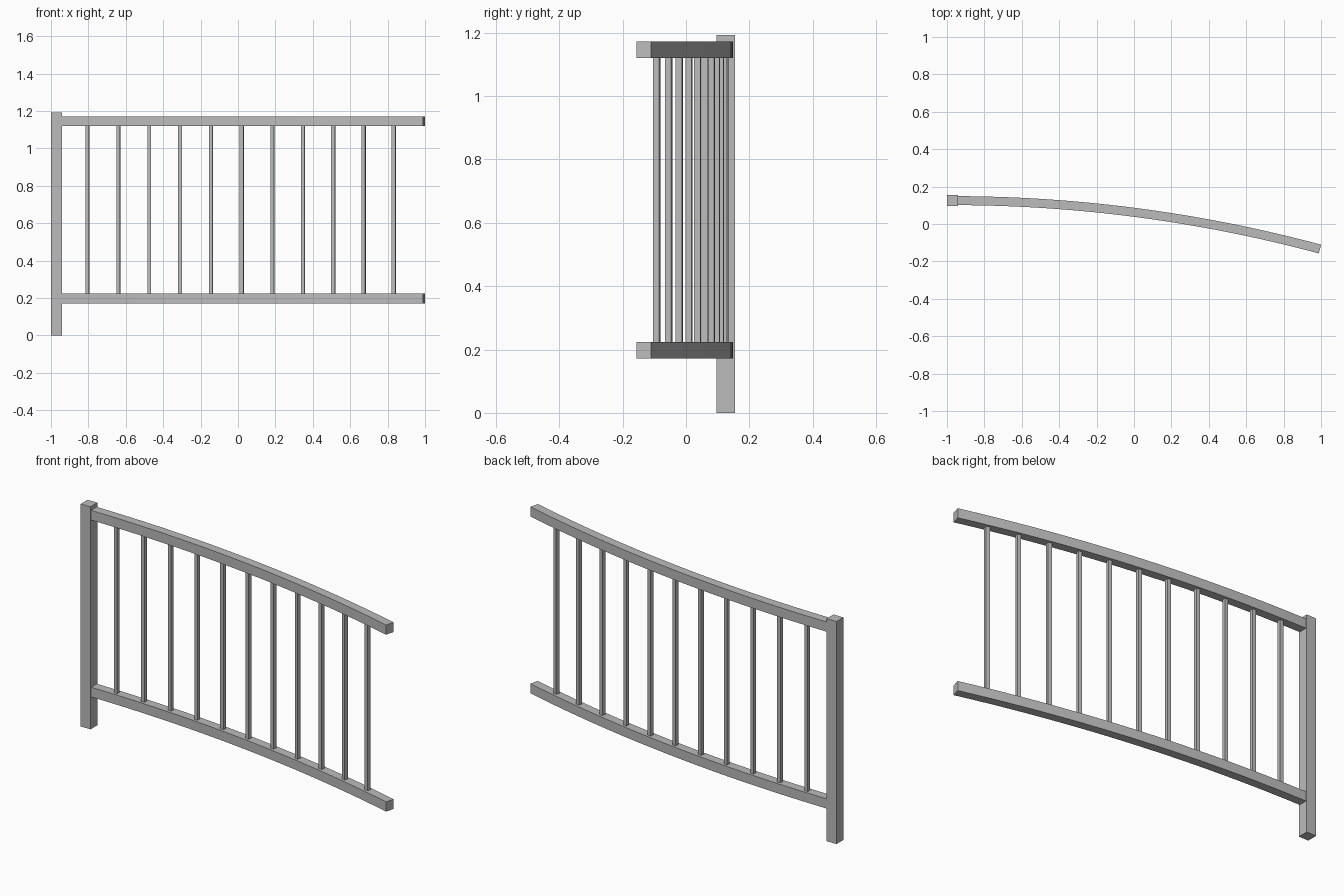
import bpy, bmesh, math
from mathutils import Matrix, Vector

if "Cube" in bpy.data.objects:
    bpy.data.objects.remove(bpy.data.objects["Cube"])

# Plan arc: starts at the post heading along +x and bends towards -y
START_X, START_Y = -0.971, 0.125
SWEEP = math.radians(15)
RADIUS = 1.965 / math.sin(SWEEP)
RAIL_W, RAIL_H = 0.048, 0.052
RAIL_BOTTOMS = {"bottom_rail": 0.172, "top_rail": 1.12}
SEGMENTS = 24
BAYS = 12

grey = bpy.data.materials.new("grey_metal")
grey.diffuse_color = (0.5, 0.5, 0.5, 1)
grey.use_nodes = True
grey.node_tree.nodes["Principled BSDF"].inputs["Base Color"].default_value = grey.diffuse_color


def arc_point(angle, z, offset=0.0):
    r = RADIUS + offset
    return Vector((START_X + r * math.sin(angle),
                   START_Y - RADIUS + r * math.cos(angle), z))


def add_object(name, bm):
    bmesh.ops.recalc_face_normals(bm, faces=bm.faces)
    mesh = bpy.data.meshes.new(name)
    bm.to_mesh(mesh)
    bm.free()
    mesh.materials.append(grey)
    obj = bpy.data.objects.new(name, mesh)
    bpy.context.collection.objects.link(obj)
    return obj


def add_bar(name, centre, width, z0, z1, angle=0.0):
    bm = bmesh.new()
    place = (Matrix.Translation((centre.x, centre.y, (z0 + z1) / 2))
             @ Matrix.Rotation(-angle, 4, 'Z')
             @ Matrix.Diagonal((width, width, z1 - z0, 1)))
    bmesh.ops.create_cube(bm, size=1, matrix=place)
    return add_object(name, bm)


def add_rail(name, z0):
    # Rectangular section swept along the arc
    bm = bmesh.new()
    h = RAIL_W / 2
    section = [(-h, z0), (h, z0), (h, z0 + RAIL_H), (-h, z0 + RAIL_H)]
    rings = [[bm.verts.new(arc_point(SWEEP * i / SEGMENTS, z, o)) for o, z in section]
             for i in range(SEGMENTS + 1)]
    for a, b in zip(rings, rings[1:]):
        for k in range(4):
            n = (k + 1) % 4
            bm.faces.new((a[k], a[n], b[n], b[k]))
    bm.faces.new(rings[0])
    bm.faces.new(rings[-1])
    return add_object(name, bm)


# Curved rails
for rail_name, bottom in RAIL_BOTTOMS.items():
    add_rail(rail_name, bottom)

# End post
add_bar("post", Vector((START_X, START_Y, 0)), 0.058, 0, 1.193)

# Balusters evenly spaced along the arc, turned to follow it
for i in range(1, BAYS):
    a = SWEEP * i / BAYS
    add_bar(f"baluster_{i}", arc_point(a, 0), 0.02,
            RAIL_BOTTOMS["bottom_rail"] + RAIL_H, RAIL_BOTTOMS["top_rail"], a)
